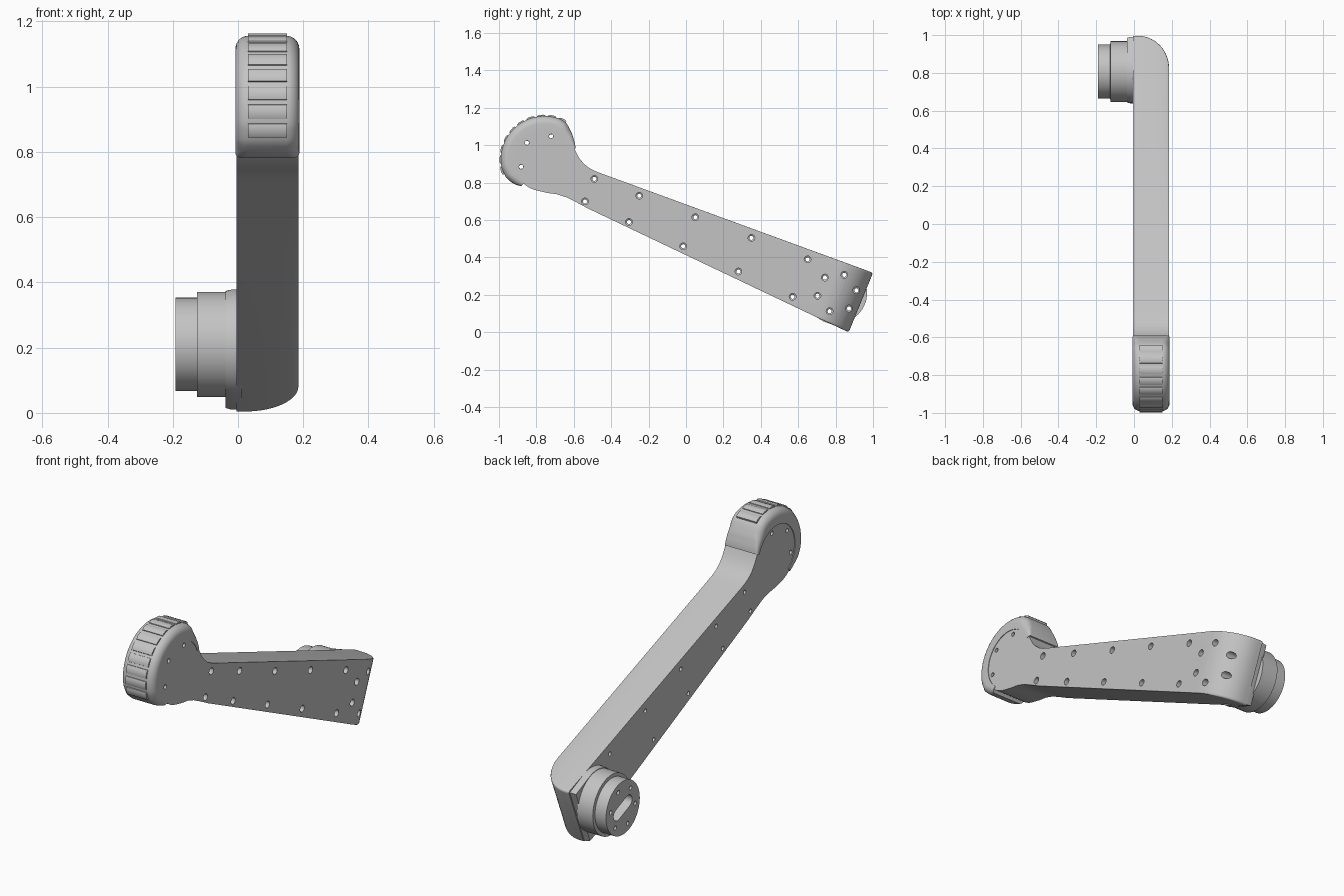
import bpy, bmesh, math
from mathutils import Vector

if "Cube" in bpy.data.objects:
    bpy.data.objects.remove(bpy.data.objects["Cube"])

grey = bpy.data.materials.new("light_grey")
grey.use_nodes = True
COLOUR = (0.55, 0.55, 0.55, 1)
grey.diffuse_color = COLOUR
grey.node_tree.nodes["Principled BSDF"].inputs["Base Color"].default_value = COLOUR

FOOT = Vector((-0.757, 0.923))    # (y, z) centre of the foot
HIP = Vector((0.807, 0.21))       # (y, z) centre of the hip boss


def polar(c, r, deg):
    a = math.radians(deg)
    return Vector((c[0] + r * math.cos(a), c[1] + r * math.sin(a)))


def arc(c, r, a0, a1, n):
    return [polar(c, r, a0 + (a1 - a0) * i / n) for i in range(n + 1)]


def circle(c, r, n):
    return arc(c, r, 0, 360, n)[:-1]


def at_x(x, pts):
    return [(x, p[0], p[1]) for p in pts]


def loft(bm, rings):
    """Skin a row of matching closed rings and cap both ends."""
    rows = [[bm.verts.new(p) for p in ring] for ring in rings]
    n = len(rows[0])
    for a, b in zip(rows, rows[1:]):
        for i in range(n):
            j = (i + 1) % n
            bm.faces.new((a[i], a[j], b[j], b[i]))
    bm.faces.new(rows[0])
    bm.faces.new(rows[-1])


def make(name, lofts):
    bm = bmesh.new()
    for rings in lofts:
        loft(bm, rings)
    bmesh.ops.recalc_face_normals(bm, faces=bm.faces)
    mesh = bpy.data.meshes.new(name)
    bm.to_mesh(mesh)
    bm.free()
    mesh.materials.append(grey)
    ob = bpy.data.objects.new(name, mesh)
    bpy.context.collection.objects.link(ob)
    return ob


def finish(ob, cutters=(), angle=35):
    """Cut the holes, then shade smooth with sharp edges kept."""
    bpy.ops.object.select_all(action="DESELECT")
    bpy.context.view_layer.objects.active = ob
    ob.select_set(True)
    for cutter in cutters:
        mod = ob.modifiers.new("holes", "BOOLEAN")
        mod.operation = "DIFFERENCE"
        mod.solver = "EXACT"
        mod.object = cutter
        bpy.ops.object.modifier_apply(modifier=mod.name)
    bpy.ops.object.shade_smooth_by_angle(angle=math.radians(angle))


# Screw holes: stepped bores along the arm, a ring at the hip, plain ones in the foot
def bore(c, wide):
    steps = [(-0.3, 0.011), (0.08, 0.011), (0.085, wide), (0.3, wide)]
    return [at_x(x, circle(c, r, 20)) for x, r in steps]


arm_holes = [(-0.49, 0.82), (-0.25, 0.73), (0.05, 0.615), (0.35, 0.505), (0.65, 0.39),
             (-0.54, 0.70), (-0.305, 0.59), (-0.015, 0.46), (0.28, 0.325), (0.57, 0.19)]
hip_holes = [polar(HIP, 0.105, 8 + 60 * i) for i in range(6)]
foot_holes = [polar(FOOT, 0.13, a) for a in (74, 136, 197)]
holes = make("hole_cutter", [bore(c, 0.018) for c in arm_holes + hip_holes]
             + [bore(c, 0.0115) for c in foot_holes])

# Long slot in the hip face, in line with the arm
slot_ends = [polar(HIP, 0.05, 157), polar(HIP, 0.05, -23)]
slot_outline = arc(slot_ends[0], 0.032, 67, 247, 10) + arc(slot_ends[1], 0.032, 247, 427, 10)
slot = make("slot_cutter", [[at_x(-0.3, slot_outline), at_x(-0.09, slot_outline)]])

# Arm: side outline stacked across the width, its hip end sweeping back on the outer side
LOW, HIGH = Vector((0.87, 0.0)), Vector((1.0, 0.318))
LOW_DIR, HIGH_DIR = Vector((-0.905, 0.425)), Vector((-0.94, 0.342))
end_dir = (HIGH - LOW).normalized()


def corner(p, a, b, size=0.014):
    """Small rounded corner from p + a to p + b."""
    ts = [i / 4 for i in range(5)]
    return [p + a * size * (1 - t) ** 2 + b * size * t ** 2 for t in ts]


def arm_outline(back):
    end = corner(LOW + LOW_DIR * back, LOW_DIR, end_dir)
    end += corner(HIGH + HIGH_DIR * back, -end_dir, HIGH_DIR)
    neck_top = [(-0.46, 0.852), (-0.49, 0.864), (-0.52, 0.88), (-0.548, 0.903),
                (-0.57, 0.93), (-0.585, 0.957)]
    neck_low = [(-0.74, 0.745), (-0.69, 0.738), (-0.64, 0.722), (-0.58, 0.692), (-0.52, 0.66)]
    return end + neck_top + arc(FOOT, 0.17, 20, 255, 44) + neck_low


layers = [at_x(-0.004, arm_outline(0))]
for i in range(15):
    phi = math.radians(90 * i / 14)
    layers.append(at_x(0.02 + 0.165 * math.sin(phi), arm_outline(0.18 * (1 - math.cos(phi)))))
arm = make("arm", [layers])
finish(arm, [holes])

# Hip plate: rounded towards the arm, following the arm end on the other side
plate_outline = arc(HIP, 0.168, 69, 245, 28) + [Vector((0.868, 0.01)), Vector((0.99, 0.312))]
shrunk = [HIP + (p - HIP) * 0.975 for p in plate_outline]
plate = make("hip_plate", [[at_x(0.01, plate_outline), at_x(-0.02, plate_outline),
                            at_x(-0.038, shrunk)]])
finish(plate, [holes])

# Hip boss: two stepped drums
boss_steps = [(-0.03, 0.161), (-0.125, 0.161), (-0.126, 0.143), (-0.191, 0.143)]
boss = make("hip_boss", [[at_x(x, circle(HIP, r, 64)) for x, r in boss_steps]])
finish(boss, [holes, slot])

# Foot tyre: rounded section swept round the foot, thinning towards both ends
TYRE_KEYS = [(20, 0.177), (35, 0.191), (48, 0.209), (60, 0.229), (68, 0.233),
             (190, 0.233), (205, 0.226), (218, 0.209), (229, 0.188)]
X0, X1, INNER = -0.008, 0.188, 0.155


def tyre_radius(deg):
    for (a, r), (b, s) in zip(TYRE_KEYS, TYRE_KEYS[1:]):
        if deg <= b:
            t = (deg - a) / (b - a)
            return r + (s - r) * t
    return TYRE_KEYS[-1][1]


def tyre_section(deg):
    top = tyre_radius(deg)
    rnd = min(0.04, (top - 0.165) * 0.9)
    sec = [(X0, INNER)]
    sec += [tuple(p) for p in arc((X0 + rnd, top - rnd), rnd, 180, 90, 7)]
    sec += [tuple(p) for p in arc((X1 - rnd, top - rnd), rnd, 90, 0, 7)]
    sec.append((X1, INNER))
    return [(x, *polar(FOOT, r, deg)) for x, r in sec]


tyre = make("foot_tyre", [[tyre_section(20 + 209 * i / 70) for i in range(71)]])
finish(tyre, [], 40)

# Tread: low domed bars across the tyre
def tread_bar(mid):
    bar = [(-5.8, 0.225), (-5.2, 0.237), (-2.5, 0.2405), (2.5, 0.2405), (5.2, 0.237), (5.8, 0.225)]
    return [[(x, *polar(FOOT, r, mid + a)) for a, r in bar] for x in (0.03, 0.15)]


tread = make("tyre_tread", [tread_bar(180 + 14.3 * i) for i in range(-8, 2)])
finish(tread)

# Cutters stay hidden
for ob in (holes, slot):
    ob.hide_render = True
    ob.hide_set(True)
